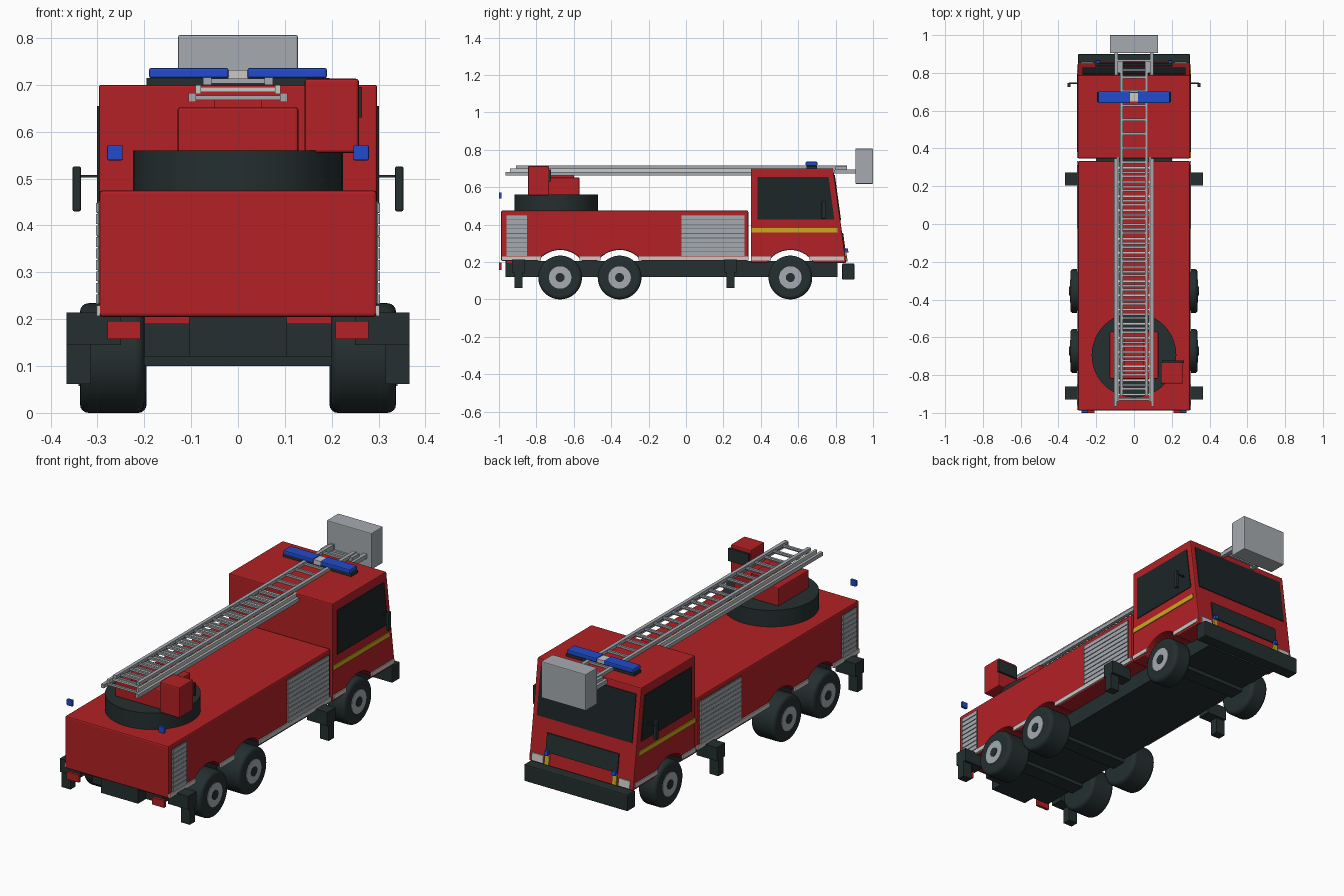
import bpy, bmesh, math
from mathutils import Matrix

if "Cube" in bpy.data.objects:
    bpy.data.objects.remove(bpy.data.objects["Cube"])


def material(name, rgb):
    m = bpy.data.materials.new(name)
    m.use_nodes = True
    m.diffuse_color = (*rgb, 1)
    node = m.node_tree.nodes["Principled BSDF"]
    node.inputs["Base Color"].default_value = (*rgb, 1)
    node.inputs["Roughness"].default_value = 0.6
    return m


RED = material("red paint", (0.45, 0.015, 0.018))
DARK = material("dark rubber", (0.018, 0.028, 0.029))
GLASS = material("dark glass", (0.012, 0.019, 0.020))
GREY = material("grey metal", (0.38, 0.41, 0.44))
GROOVE = material("groove grey", (0.13, 0.14, 0.15))
PALE = material("pale metal", (0.58, 0.58, 0.56))
BLUE = material("blue lamp", (0.015, 0.07, 0.6))
YELLOW = material("yellow", (0.6, 0.4, 0.015))


def finish(name, bm, mat, bevel=0, segments=2, smooth=False):
    bmesh.ops.recalc_face_normals(bm, faces=bm.faces)
    mesh = bpy.data.meshes.new(name)
    bm.to_mesh(mesh)
    bm.free()
    mesh.materials.append(mat)
    ob = bpy.data.objects.new(name, mesh)
    bpy.context.scene.collection.objects.link(ob)
    if bevel:
        mod = ob.modifiers.new("bevel", 'BEVEL')
        mod.width = bevel
        mod.segments = segments
        mod.limit_method = 'ANGLE'
    if smooth:
        bpy.ops.object.select_all(action='DESELECT')
        ob.select_set(True)
        bpy.context.view_layer.objects.active = ob
        bpy.ops.object.shade_smooth_by_angle(angle=math.radians(35))
    return ob


def add_box(bm, x, y, z):
    """Box from three (low, high) ranges."""
    size = [r[1] - r[0] for r in (x, y, z)]
    mid = [(r[0] + r[1]) / 2 for r in (x, y, z)]
    bmesh.ops.create_cube(bm, size=1, matrix=Matrix.Translation(mid) @ Matrix.Diagonal((*size, 1)))


def box(name, mat, x, y, z, bevel=0):
    bm = bmesh.new()
    add_box(bm, x, y, z)
    return finish(name, bm, mat, bevel)


def sides(name, mat, x, y, z, bevel=0):
    """The same box on the left and on the right."""
    box(name + "_left", mat, x, y, z, bevel)
    box(name + "_right", mat, (-x[1], -x[0]), y, z, bevel)


def prism(name, mat, profile, x, bevel=0):
    """Side profile in (y, z) stretched across x."""
    bm = bmesh.new()
    face = bm.faces.new([bm.verts.new((x[0], *p)) for p in profile])
    new = bmesh.ops.extrude_face_region(bm, geom=[face])["geom"]
    verts = [v for v in new if isinstance(v, bmesh.types.BMVert)]
    bmesh.ops.translate(bm, verts=verts, vec=(x[1] - x[0], 0, 0))
    return finish(name, bm, mat, bevel)


def cylinder(name, mat, radius, depth, centre, axis='Z', bevel=0, segments=2):
    bm = bmesh.new()
    turn = Matrix.Rotation(math.pi / 2, 4, 'Y') if axis == 'X' else Matrix()
    bmesh.ops.create_cone(bm, cap_ends=True, segments=48, radius1=radius, radius2=radius,
                          depth=depth, matrix=Matrix.Translation(centre) @ turn)
    return finish(name, bm, mat, bevel, segments, True)


AXLE_Z, ARCH = 0.117, 0.147
FRONT, REAR = 0.558, (-0.355, -0.673)


def arch(y, floor):
    """Wheel arch points from high y to low y."""
    a = math.asin((floor - AXLE_Z) / ARCH)
    angles = [a + (math.pi - 2 * a) * i / 14 for i in range(15)]
    return [(y + ARCH * math.cos(t), AXLE_Z + ARCH * math.sin(t)) for t in angles]


def nose(z, out=0):
    """Depth of the sloping cab front at a height."""
    return 0.857 - 0.137 * (z - 0.19) + out


# Rear body, cab and chassis
prism("rear_body", RED, [(-0.988, 0.205), (-0.988, 0.475), (0.333, 0.475), (0.333, 0.205)]
      + arch(REAR[0], 0.205) + arch(REAR[1], 0.205), (-0.296, 0.296), 0.007)
prism("cab", RED, [(0.347, 0.195), (0.347, 0.7), (nose(0.7), 0.7), (nose(0.195), 0.195)]
      + arch(FRONT, 0.195), (-0.297, 0.297), 0.005)
box("chassis", DARK, (-0.2, 0.2), (-0.9, 0.81), (0.12, 0.204))
box("rear_sill", RED, (-0.2, 0.2), (-0.96, -0.9), (0.19, 0.206))
box("rear_hitch", DARK, (-0.105, 0.105), (-0.965, -0.88), (0.12, 0.204))
for i, y in enumerate((FRONT, *REAR)):
    box(f"axle_{i}", DARK, (-0.2, 0.2), (y - 0.04, y + 0.04), (0.1, 0.15))
box("front_bumper", DARK, (-0.296, 0.296), (0.835, 0.9), (0.105, 0.192), 0.006)

# Wheels: the front pair is narrower than the rear ones
for y, inner, outer in ((FRONT, 0.195, 0.297), (REAR[0], 0.2, 0.337), (REAR[1], 0.2, 0.337)):
    for s, side in ((1, "left"), (-1, "right")):
        tag = f"{side}_{y:.2f}"
        cylinder("tyre_" + tag, DARK, 0.117, outer - inner, (s * (inner + outer) / 2, y, AXLE_Z),
                 'X', 0.018, 4)
        cylinder("rim_" + tag, GREY, 0.06, 0.01, (s * (outer - 0.002), y, AXLE_Z), 'X')
        cylinder("hub_" + tag, DARK, 0.024, 0.012, (s * outer, y, AXLE_Z), 'X')

# Pale trim between the wheel arches
trim = ((-0.985, -0.775), (-0.57, -0.457), (-0.253, 0.333), (0.35, 0.455), (0.66, 0.845))
for i, y in enumerate(trim):
    sides(f"trim_{i}", PALE, (0.294, 0.302), y, (0.207, 0.229))

# Roller shutters made of slats over a darker plate
for tag, y in (("rear", (-0.96, -0.85)), ("middle", (-0.025, 0.312))):
    sides(f"shutter_back_{tag}", GROOVE, (0.29, 0.299), y, (0.232, 0.452))
    bm = bmesh.new()
    count = 9
    step = 0.22 / count
    for s in (-1, 1):
        x = (0.295, 0.303) if s > 0 else (-0.303, -0.295)
        for i in range(count):
            low = 0.232 + i * step
            add_box(bm, x, y, (low, low + step * 0.85))
    finish(f"shutter_slats_{tag}", bm, GREY)

# Cab glazing, stripes and front details
for s, side in ((1, "left"), (-1, "right")):
    x = (s * 0.294, s * 0.301)
    prism("side_window_" + side, GLASS,
          [(0.382, 0.427), (0.382, 0.655), (0.762, 0.655), (0.793, 0.427)], x)
    prism("side_stripe_" + side, YELLOW,
          [(0.35, 0.357), (0.35, 0.381), (0.809, 0.381), (0.812, 0.357)], x)


def front_plate(name, mat, x, z, out=0.006):
    prism(name, mat, [(nose(z[0], -0.004), z[0]), (nose(z[1], -0.004), z[1]),
                      (nose(z[1], out), z[1]), (nose(z[0], out), z[0])], x)


front_plate("windscreen", GLASS, (-0.272, 0.272), (0.425, 0.665), 0.004)
front_plate("front_grille", DARK, (-0.205, 0.205), (0.262, 0.355))
for s, side in ((1, "left"), (-1, "right")):
    front_plate("headlamp_" + side, PALE, (s * 0.215, s * 0.28), (0.202, 0.24))
    front_plate("indicator_" + side, YELLOW, (s * 0.18, s * 0.205), (0.202, 0.25), 0.009)
    front_plate("front_beacon_" + side, BLUE, (s * 0.183, s * 0.202), (0.251, 0.272), 0.02)

# Mirrors, tail lamps and rear beacons
sides("mirror_arm", DARK, (0.29, 0.345), (0.74, 0.748), (0.502, 0.508))
sides("mirror", DARK, (0.335, 0.353), (0.725, 0.747), (0.43, 0.526), 0.004)
sides("tail_lamp", RED, (0.208, 0.278), (-1, -0.986), (0.158, 0.196))
sides("rear_beacon", BLUE, (0.246, 0.279), (-1, -0.986), (0.539, 0.571), 0.003)

# Stabiliser legs
for tag, y in (("rear", -0.895), ("middle", 0.238)):
    sides(f"leg_housing_{tag}", DARK, (0.25, 0.366), (y - 0.034, y + 0.034), (0.145, 0.214))
    sides(f"leg_{tag}", DARK, (0.315, 0.366), (y - 0.021, y + 0.021), (0.062, 0.15))

# Turntable with ladder mount and control box
cylinder("turntable", DARK, 0.224, 0.088, (0, -0.694, 0.516))
box("ladder_mount", RED, (-0.129, 0.129), (-0.82, -0.57), (0.555, 0.652), 0.006)
box("ladder_support", RED, (-0.05, 0.05), (-0.8, -0.6), (0.65, 0.668))
box("control_box", RED, (0.142, 0.258), (-0.845, -0.732), (0.555, 0.713), 0.006)
box("control_panel", DARK, (0.148, 0.265), (-0.735, -0.722), (0.63, 0.695))


def ladder(name, mat, half, rail, y, z, step):
    bm = bmesh.new()
    for s in (-1, 1):
        add_box(bm, sorted((s * half, s * (half - rail))), y, z)
    mid = sum(z) / 2
    count = int((y[1] - y[0]) / step)
    for i in range(count):
        centre = y[0] + step * (i + 0.5)
        add_box(bm, (rail - half, half - rail), (centre - 0.006, centre + 0.006),
                (mid - 0.005, mid + 0.005))
    finish(name, bm, mat)


# Three nested ladder sections, basket and its carrier
ladder("ladder_lower", GREY, 0.106, 0.016, (-0.965, 0.355), (0.663, 0.682), 0.075)
ladder("ladder_middle", PALE, 0.091, 0.012, (-0.94, 0.355), (0.680, 0.700), 0.075)
ladder("ladder_upper", GREY, 0.075, 0.018, (-0.91, 0.86), (0.700, 0.716), 0.075)
ladder("basket_carrier", GREY, 0.104, 0.02, (0.79, 0.91), (0.672, 0.694), 0.05)
sides("carrier_link", GREY, (0.057, 0.09), (0.8, 0.86), (0.69, 0.71))
box("basket", GREY, (-0.128, 0.128), (0.905, 1.0), (0.618, 0.806), 0.004)

# Roof light bar
box("light_bar_base", DARK, (-0.195, 0.195), (0.645, 0.7), (0.699, 0.714))
sides("light_bar_lamp", BLUE, (0.02, 0.19), (0.64, 0.702), (0.714, 0.736), 0.005)
box("light_bar_centre", PALE, (-0.02, 0.02), (0.645, 0.697), (0.71, 0.732))
